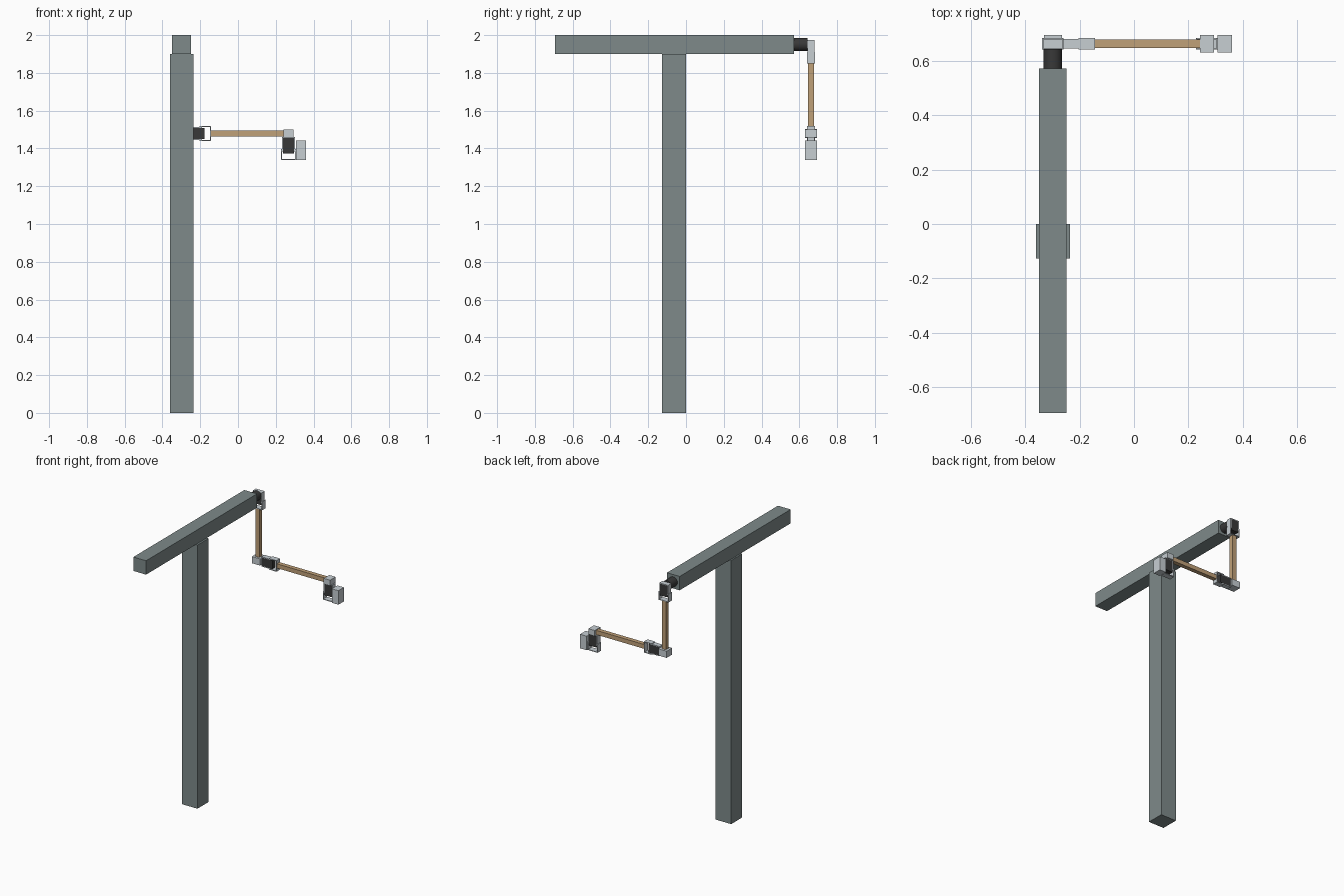
import bpy
from mathutils import Vector, Matrix
from math import radians

cube = bpy.data.objects.get("Cube")
if cube:
    bpy.data.objects.remove(cube, do_unlink=True)


def material(name, rgb):
    m = bpy.data.materials.new(name)
    m.use_nodes = True
    m.diffuse_color = (*rgb, 1)
    m.node_tree.nodes["Principled BSDF"].inputs["Base Color"].default_value = (*rgb, 1)
    return m


STEEL = material("grey_green_steel", (0.21, 0.255, 0.255))
ALLOY = material("light_alloy", (0.57, 0.62, 0.65))
WOOD = material("tan_rod", (0.53, 0.355, 0.19))
DARK = material("dark_servo", (0.04, 0.04, 0.04))


def box(name, lo, hi, mat, frame=Matrix()):
    """Axis-aligned box between two corners, placed by a frame."""
    bpy.ops.mesh.primitive_cube_add(size=1)
    ob = bpy.context.object
    ob.name = name
    lo, hi = Vector(lo), Vector(hi)
    ob.data.transform(frame @ Matrix.Translation((lo + hi) / 2) @ Matrix.Diagonal((*(hi - lo), 1)))
    ob.data.materials.append(mat)
    return ob


def cylinder(name, radius, y0, y1, x, z, mat):
    bpy.ops.mesh.primitive_cylinder_add(vertices=32, radius=radius, depth=y1 - y0,
                                        location=(x, (y0 + y1) / 2, z),
                                        rotation=(radians(90), 0, 0))
    ob = bpy.context.object
    ob.name = name
    ob.data.materials.append(mat)
    bpy.ops.object.shade_smooth_by_angle()


def joint(name, frame):
    """Servo in an inner clevis, pinned in an outer clevis; local -z is outward."""
    T = 0.005
    box(name + "_servo", (-0.03, -0.018, -0.088), (0.03, 0.018, -T), DARK, frame)
    box(name + "_inner_plate", (-0.034, -0.018, -T), (0.034, 0.018, 0), ALLOY, frame)
    box(name + "_outer_plate", (-0.04, -0.0205, -0.122), (0.04, 0.0205, -0.117), ALLOY, frame)
    for side, s in (("left", 1), ("right", -1)):
        for part, x, half, top, end in (("inner", 0.030, 0.018, 0, -0.075),
                                        ("outer", 0.035, 0.0205, -0.062, -0.122)):
            a, b = sorted((s * x, s * (x + T)))
            box(f"{name}_{part}_arm_{side}", (a, -half, end), (b, half, top), ALLOY, frame)


X, Y = -0.298, 0.662      # shoulder axis and arm plane
ARM_Z = 1.479             # forearm height
WRIST_X = 0.267

# Post and cross beam
box("post", (-0.36, -0.126, 0), (-0.235, 0, 1.9), STEEL)
box("cross_beam", (-0.349, -0.693, 1.9), (-0.248, 0.571, 2), STEEL)

# Shoulder motor on the beam end
cylinder("shoulder_motor", 0.034, 0.571, 0.642, X, 1.95, DARK)

# Three joints
joint("shoulder", Matrix.Translation((X, Y, 1.973)))
joint("elbow", Matrix.Translation((-0.265, Y, ARM_Z)) @ Matrix.Rotation(radians(-90), 4, 'Y'))
joint("wrist", Matrix.Translation((WRIST_X, Y, 1.46)))

# Hub blocks at the rod ends
box("elbow_hub", (-0.331, Y - 0.0315, 1.455), (-0.265, Y + 0.0315, 1.503), ALLOY)
box("wrist_hub", (0.242, Y - 0.0315, 1.458), (0.293, Y + 0.0315, 1.499), ALLOY)

# Arm rods
R = 0.0155
box("upper_arm_rod", (X - R, Y - R, 1.5), (X + R, Y + R, 1.852), WOOD)
box("forearm_rod", (-0.145, Y - R, ARM_Z - R), (0.245, Y + R, ARM_Z + R), WOOD)

# End block on the wrist clevis
box("end_block", (0.307, Y - 0.0315, 1.34), (0.359, Y + 0.0315, 1.441), ALLOY)
